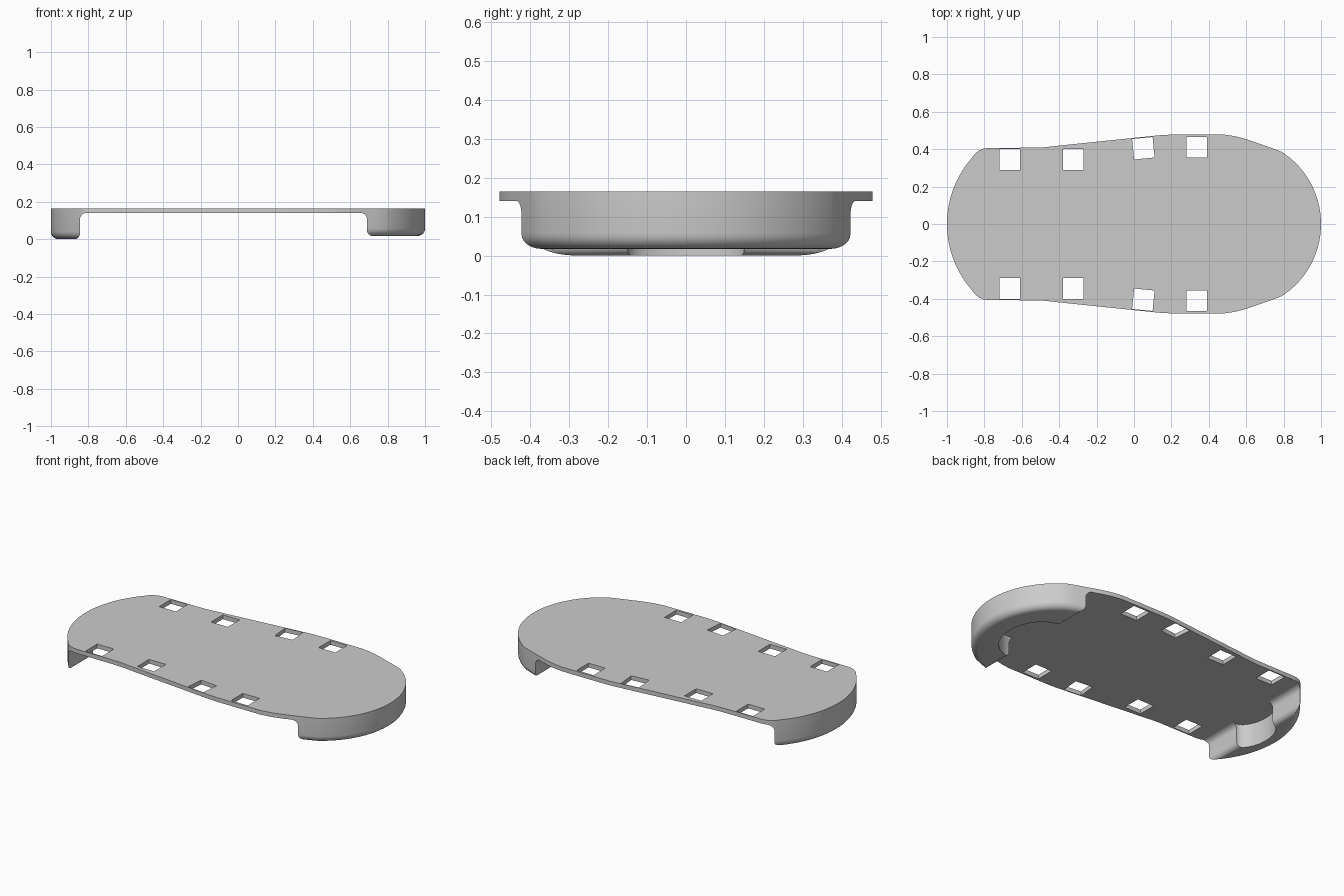
import bpy, bmesh
from math import sin, cos, radians, asin

old = bpy.data.objects.get("Cube")
if old:
    bpy.data.objects.remove(old, do_unlink=True)

grey = bpy.data.materials.new("plain grey")
grey.use_nodes = True
colour = (0.6, 0.6, 0.6, 1)
grey.diffuse_color = colour
grey.node_tree.nodes["Principled BSDF"].inputs["Base Color"].default_value = colour

TOP, UNDER = 0.165, 0.14      # plate top and underside heights


def arc(cx, cy, rx, ry, a, b, n):
    steps = [radians(a + (b - a) * i / n) for i in range(n + 1)]
    return [(cx + rx * cos(t), cy + ry * sin(t)) for t in steps]


def prism(name, pts, lo, hi, upright=True, bevel=0):
    """Extrude a closed profile along z (upright) or along y."""
    bm = bmesh.new()
    place = (lambda p, h: (p[0], p[1], h)) if upright else (lambda p, h: (p[0], h, p[1]))
    base = bm.faces.new([bm.verts.new(place(p, lo)) for p in pts])
    rim = list(base.edges)
    ext = bmesh.ops.extrude_face_region(bm, geom=[base], use_keep_orig=True)
    for v in ext["geom"]:
        if isinstance(v, bmesh.types.BMVert):
            v.co[2 if upright else 1] = hi
    if bevel:
        bmesh.ops.bevel(bm, geom=rim, offset=bevel, segments=6, profile=0.5,
                        affect='EDGES', clamp_overlap=False)
    bmesh.ops.recalc_face_normals(bm, faces=bm.faces)
    mesh = bpy.data.meshes.new(name)
    bm.to_mesh(mesh)
    bm.free()
    mesh.materials.append(grey)
    obj = bpy.data.objects.new(name, mesh)
    bpy.context.collection.objects.link(obj)
    return obj


# Outline of one half, from the wide rounded end to the narrow one
wide_r, narrow_r = 0.459, 0.536
half = arc(1 - wide_r, 0, wide_r, wide_r, 0, 57, 20)
half += [(0.74, 0.405), (0.61, 0.45), (0.57, 0.462), (0.53, 0.471), (0.48, 0.478),
         (0.2, 0.478), (0.14, 0.475), (-0.42, 0.417), (-0.47, 0.411), (-0.53, 0.408)]
half += [(-0.78, 0.407), (-0.805, 0.403), (-0.83, 0.392), (-0.85, 0.376)]
half += arc(narrow_r - 1, 0, narrow_r, narrow_r, 180 - 41, 180, 18)
outline = half + [(x, -y) for x, y in half[-2:0:-1]]

cover = prism("cover_plate", outline, 0, TOP, bevel=0.04)
for v in cover.data.vertices:       # the wide end hangs slightly less deep
    if v.co.x > 0 and v.co.z < 0.1:
        v.co.z += 0.017

# Long gap under the plate, with rounded corners against both end walls
gap = [(-0.875, -0.1)]
gap += arc(-0.875, 0.03, 0.03, 0.03, -90, 0, 6)
gap += arc(-0.81, UNDER - 0.035, 0.035, 0.035, 180, 90, 6)
gap += arc(0.655, UNDER - 0.035, 0.035, 0.035, 90, 0, 6)
gap += arc(0.72, 0.047, 0.03, 0.03, 180, 270, 6)
gap += [(0.72, -0.1)]
cutters = [prism("gap_cutter", gap, -1, 1, upright=False)]

# Curved recesses in the inner sides of the end walls
for x, rx, ry in ((-0.845, 0.08, 0.15), (0.69, 0.18, 0.22)):
    cutters.append(prism("recess_cutter", arc(x, 0, rx, ry, 0, 360, 48)[:-1], -0.1, UNDER))

# Four square strap holes along each long side
for x, y, turn in ((-0.665, 0.345, 0), (-0.325, 0.345, 0), (0.05, 0.405, 5.5), (0.335, 0.41, 0)):
    for side in (1, -1):
        r = 0.055 * 2 ** 0.5
        a = 45 + turn * side
        square = arc(x, y * side, r, r, a, a + 360, 4)[:-1]
        cutters.append(prism("hole_cutter", square, -0.1, 0.3))

bpy.context.view_layer.objects.active = cover
for c in cutters:
    c.hide_render = True
    mod = cover.modifiers.new("cut", 'BOOLEAN')
    mod.operation = 'DIFFERENCE'
    mod.solver = 'EXACT'
    mod.object = c
    bpy.ops.object.modifier_apply(modifier=mod.name)
for c in cutters:
    bpy.data.objects.remove(c, do_unlink=True)

bpy.ops.object.select_all(action='DESELECT')
cover.select_set(True)
bpy.ops.object.shade_smooth_by_angle(angle=radians(30))
